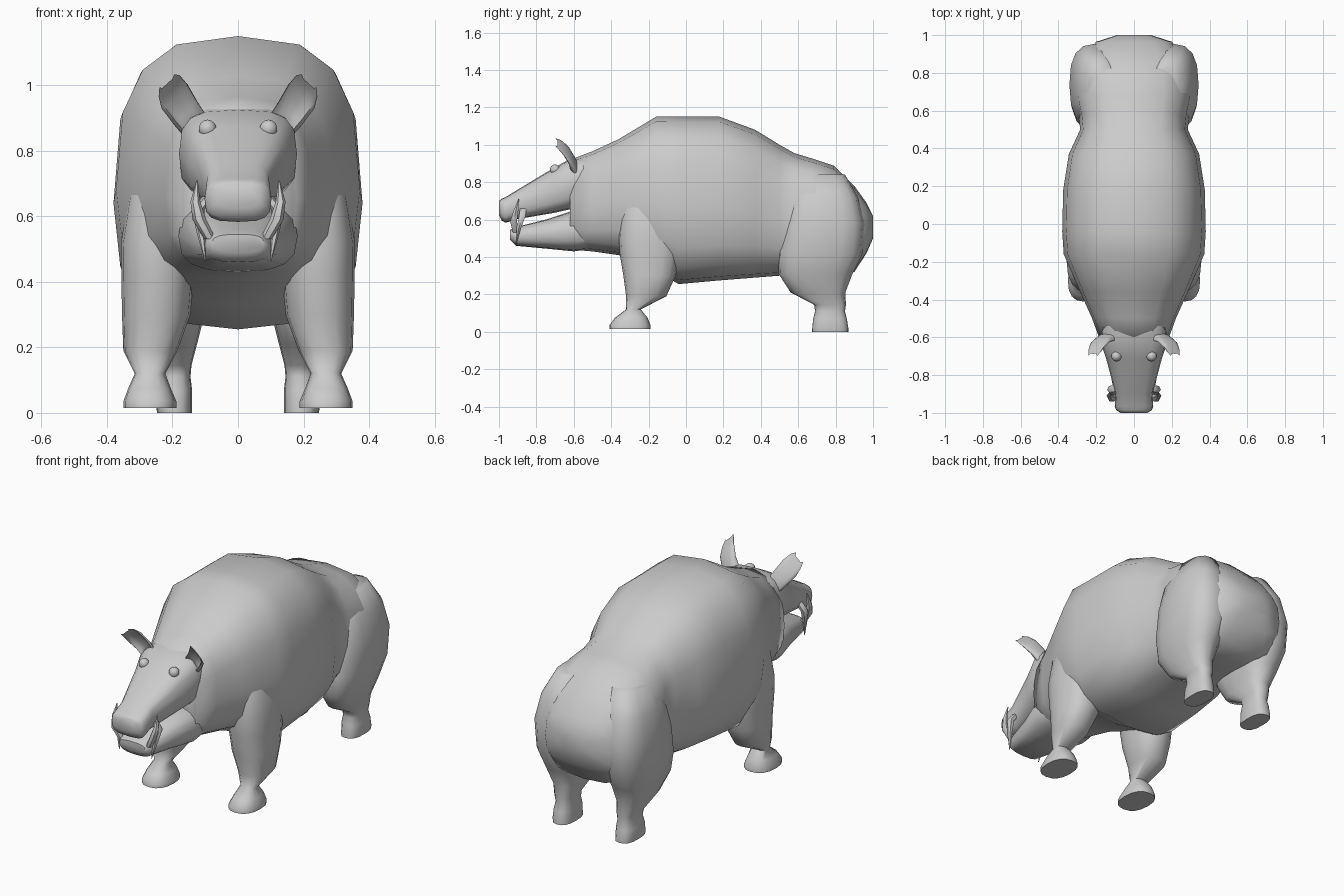
import bpy, bmesh, math
from mathutils import Vector as V

hide = bpy.data.materials.new("grey hide")
hide.diffuse_color = (0.6, 0.6, 0.6, 1)


def ring(c, u, v, n=2.0, sides=16, low=1.0):
    """Superellipse ring around c with half axes u and v; low scales the -v half."""
    pts = []
    for i in range(sides):
        a = 2 * math.pi * i / sides
        ca, sa = math.cos(a), math.sin(a)
        p = math.copysign(abs(ca) ** (2 / n), ca)
        q = math.copysign(abs(sa) ** (2 / n), sa)
        pts.append(V(c) + V(u) * p + V(v) * q * (low if q < 0 else 1))
    return pts


def finish(name, bm, sharp=55):
    bmesh.ops.recalc_face_normals(bm, faces=bm.faces)
    for f in bm.faces:
        f.smooth = True
    for e in bm.edges:
        e.smooth = e.calc_face_angle(0) < math.radians(sharp)
    me = bpy.data.meshes.new(name)
    bm.to_mesh(me)
    bm.free()
    me.materials.append(hide)
    ob = bpy.data.objects.new(name, me)
    bpy.context.collection.objects.link(ob)
    return ob


def loft(name, rings, mirror=False, sharp=55):
    for sx in ((1, -1) if mirror else (1,)):
        bm = bmesh.new()
        rows = [[bm.verts.new((p.x * sx, p.y, p.z)) for p in r] for r in rings]
        for a, b in zip(rows, rows[1:]):
            for i in range(len(a)):
                j = (i + 1) % len(a)
                bm.faces.new((a[i], a[j], b[j], b[i]))
        bm.faces.new(rows[0])
        bm.faces.new(rows[-1])
        side = "" if not mirror else ("_right" if sx > 0 else "_left")
        finish(name + side, bm, sharp)


def along_y(name, rows, n, mid=0.5, sharp=55):
    """Rows of (y, bottom, top, half width); widest at fraction mid of the height."""
    loft(name, [ring((0, y, b + (t - b) * mid), (w, 0, 0), (0, 0, (t - b) * (1 - mid)),
                     n, 16, mid / (1 - mid)) for y, b, t, w in rows], sharp=sharp)


def along_z(name, rows, n, sides=16):
    """Rows of (z, inner x, outer x, front y, back y), mirrored."""
    loft(name, [ring(((a + b) / 2, (c + d) / 2, z), ((b - a) / 2, 0, 0),
                     (0, (d - c) / 2, 0), n, sides)
                for z, a, b, c, d in rows], True, 70)


# Trunk from neck to rump
along_y("body", [
    (-0.62, 0.44, 0.92, 0.178), (-0.50, 0.43, 0.965, 0.222),
    (-0.36, 0.41, 1.03, 0.285), (-0.16, 0.33, 1.15, 0.372),
    (-0.04, 0.255, 1.15, 0.38), (0.18, 0.275, 1.15, 0.375),
    (0.37, 0.29, 1.08, 0.345), (0.50, 0.30, 1.0, 0.285),
    (0.58, 0.30, 0.955, 0.293), (0.68, 0.30, 0.925, 0.315),
    (0.79, 0.30, 0.888, 0.305), (0.90, 0.32, 0.78, 0.26),
    (0.965, 0.42, 0.69, 0.20), (1.0, 0.50, 0.62, 0.09)], 2.8, 0.43, 75)

# Upper head with snout, and lower jaw
along_y("snout", [
    (-0.54, 0.68, 0.935, 0.17), (-0.62, 0.655, 0.925, 0.18),
    (-0.71, 0.635, 0.875, 0.148), (-0.90, 0.603, 0.76, 0.098),
    (-0.965, 0.583, 0.72, 0.102), (-0.985, 0.595, 0.712, 0.095),
    (-1.0, 0.625, 0.70, 0.07)], 3.2)
along_y("lower_jaw", [
    (-0.46, 0.45, 0.60, 0.16), (-0.60, 0.43, 0.65, 0.182),
    (-0.75, 0.445, 0.60, 0.135), (-0.91, 0.46, 0.56, 0.10),
    (-0.94, 0.49, 0.545, 0.08)], 2.8)

# Legs with hooves, the tops sunk into the trunk
along_z("front_leg", [
    (0.85, 0.14, 0.25, -0.28, -0.12), (0.66, 0.13, 0.335, -0.345, -0.04),
    (0.52, 0.13, 0.357, -0.36, -0.025), (0.42, 0.135, 0.356, -0.355, -0.03),
    (0.30, 0.145, 0.354, -0.335, -0.055), (0.19, 0.185, 0.35, -0.32, -0.105),
    (0.12, 0.222, 0.315, -0.32, -0.242), (0.075, 0.205, 0.335, -0.38, -0.205),
    (0.035, 0.188, 0.35, -0.41, -0.19), (0.015, 0.188, 0.35, -0.41, -0.19)], 2.4)
along_z("hind_leg", [
    (0.84, 0.10, 0.25, 0.62, 0.85), (0.72, 0.08, 0.312, 0.55, 0.92),
    (0.58, 0.06, 0.342, 0.52, 0.955), (0.42, 0.07, 0.335, 0.49, 0.945),
    (0.31, 0.10, 0.31, 0.495, 0.89), (0.21, 0.125, 0.27, 0.56, 0.852),
    (0.145, 0.142, 0.245, 0.685, 0.855), (0.11, 0.145, 0.238, 0.69, 0.85),
    (0.07, 0.14, 0.247, 0.68, 0.86), (0.02, 0.14, 0.25, 0.675, 0.868),
    (0.0, 0.14, 0.247, 0.675, 0.868)], 2.6)

# Ears, cupped towards the front
ears = []
for c, w, t in [((0.115, -0.595, 0.855), 0.045, 0.032), ((0.16, -0.61, 0.915), 0.050, 0.032),
                ((0.193, -0.64, 0.965), 0.054, 0.028), ((0.208, -0.67, 0.995), 0.046, 0.024),
                ((0.216, -0.69, 1.008), 0.034, 0.016)]:
    front = V((0.1, -0.8, 0.55)).normalized()
    r = ring(c, V((0.74, 0, -0.67)) * w, front * t, 2.6, 12)
    for k in (2, 3, 4):
        r[k] -= front * t * 1.2
    ears.append(r)
loft("ear", ears, True, 75)


# Tusks: curved tapering spikes on both jaws
def tusk(name, pts):
    loft(name, [ring(c, (r, 0, 0), (0, r, 0), 2, 6) for c, r in pts], True)


tusk("lower_tusk", [((0.085, -0.91, 0.53), 0.018), ((0.118, -0.922, 0.59), 0.021),
                    ((0.130, -0.91, 0.645), 0.015), ((0.125, -0.895, 0.71), 0.002)])
tusk("upper_tusk", [((0.09, -0.87, 0.66), 0.020), ((0.122, -0.875, 0.62), 0.020),
                    ((0.113, -0.895, 0.55), 0.013), ((0.10, -0.91, 0.465), 0.002)])

# Eyes
for sx, side in ((1, "right"), (-1, "left")):
    bm = bmesh.new()
    bmesh.ops.create_uvsphere(bm, u_segments=10, v_segments=7, radius=0.028)
    bmesh.ops.translate(bm, verts=bm.verts, vec=(0.093 * sx, -0.70, 0.867))
    finish("eye_" + side, bm, 80)
